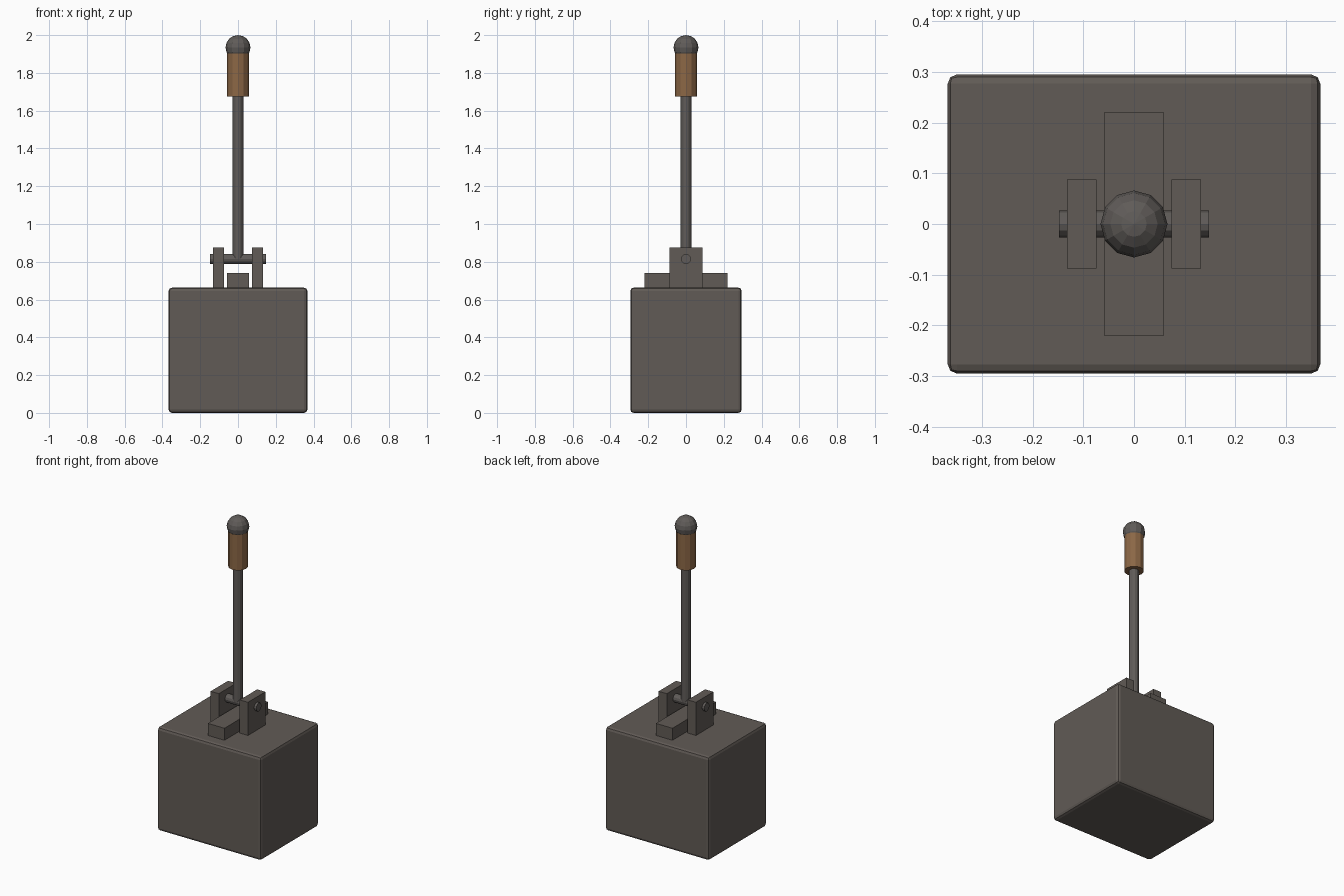
import bpy
import math

old = bpy.data.objects.get("Cube")
if old:
    bpy.data.objects.remove(old, do_unlink=True)


def material(name, rgb):
    m = bpy.data.materials.new(name)
    m.use_nodes = True
    m.diffuse_color = (*rgb, 1)
    m.node_tree.nodes["Principled BSDF"].inputs["Base Color"].default_value = (*rgb, 1)
    return m


stone = material("warm_grey_stone", (0.120, 0.104, 0.092))
iron = material("dark_iron", (0.115, 0.105, 0.098))
wood = material("brown_wood", (0.26, 0.135, 0.06))


def finish(name, mat):
    ob = bpy.context.object
    ob.name = name
    ob.data.materials.append(mat)
    return ob


def box(name, mat, size, x, z_low):
    bpy.ops.mesh.primitive_cube_add(size=1, location=(x, 0, z_low + size[2] / 2))
    ob = finish(name, mat)
    ob.scale = size
    bpy.ops.object.transform_apply(location=False, rotation=False, scale=True)
    return ob


def rod(name, mat, radius, length, z, sides, rotation=(0, 0, 0)):
    bpy.ops.mesh.primitive_cylinder_add(vertices=sides, radius=radius, depth=length,
                                        location=(0, 0, z), rotation=rotation)
    return finish(name, mat)


# Base block with softened edges
base = box("base_block", stone, (0.735, 0.59, 0.663), 0, 0)
bevel = base.modifiers.new("soft_edges", "BEVEL")
bevel.width = 0.018
bevel.segments = 2

# Slot plate and the pair of hinge brackets
box("slot_plate", stone, (0.117, 0.441, 0.08), 0, 0.66)
for side, x in (("left", 0.103), ("right", -0.103)):
    box(side + "_bracket", stone, (0.058, 0.176, 0.215), x, 0.66)

# Hinge pin and lever
rod("hinge_pin", iron, 0.0265, 0.295, 0.815, 12, (0, math.pi / 2, 0))
rod("lever_shaft", iron, 0.029, 0.89, 1.26, 12)
rod("wooden_grip", wood, 0.057, 0.235, 1.793, 12)

# Faceted knob on the grip
bpy.ops.mesh.primitive_uv_sphere_add(segments=12, ring_count=8, radius=0.066,
                                     location=(0, 0, 1.934))
finish("lever_knob", iron)
